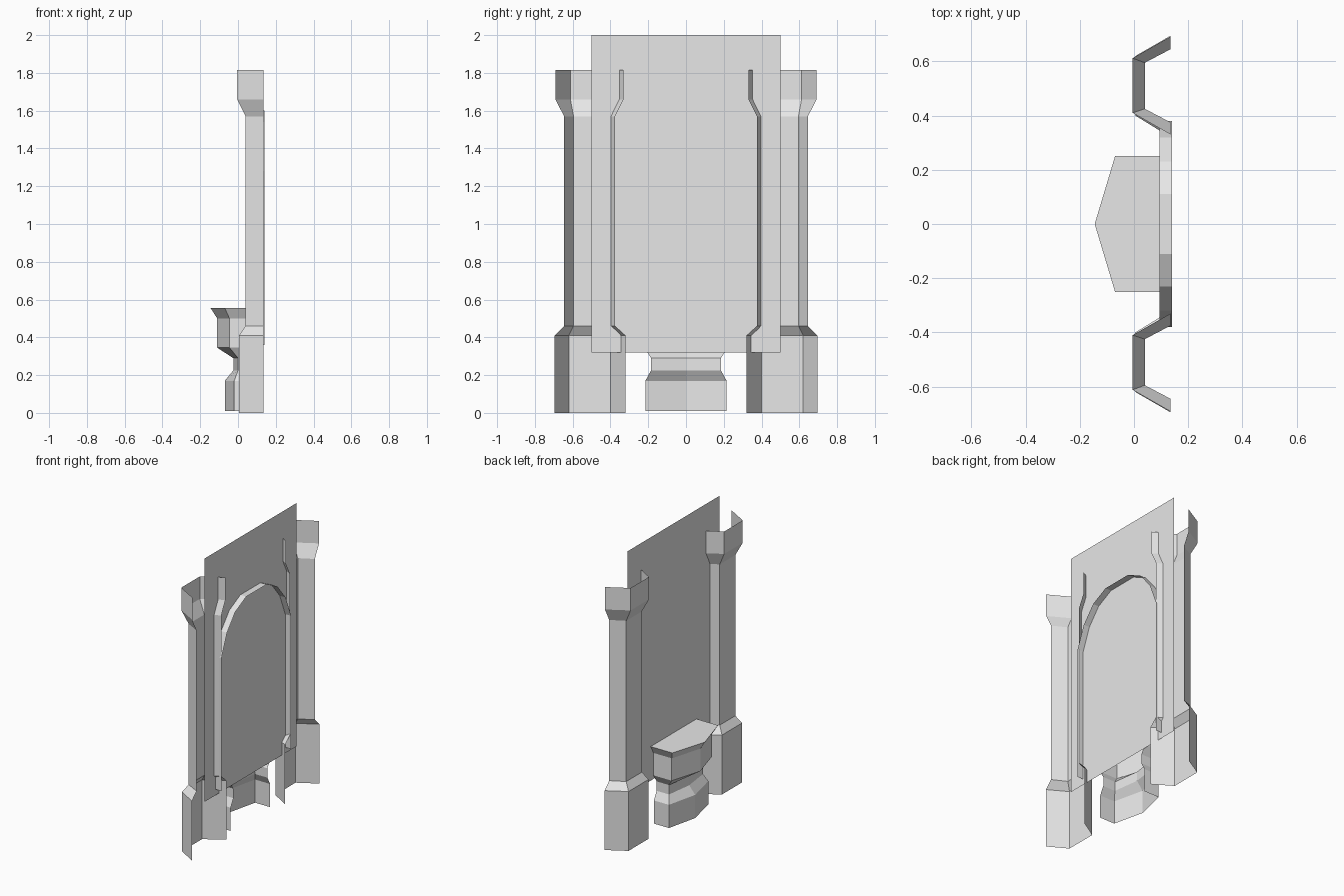
import bpy

cube = bpy.data.objects.get("Cube")
if cube:
    bpy.data.objects.remove(cube, do_unlink=True)

stone = bpy.data.materials.new("pale_grey_stone")
stone.use_nodes = True
GREY = (0.8, 0.8, 0.8, 1)
stone.diffuse_color = GREY
stone.node_tree.nodes["Principled BSDF"].inputs["Base Color"].default_value = GREY


def make_object(name, verts, faces):
    mesh = bpy.data.meshes.new(name)
    mesh.from_pydata(verts, [], faces)
    mesh.materials.append(stone)
    obj = bpy.data.objects.new(name, mesh)
    bpy.context.collection.objects.link(obj)
    return obj


def loft(name, rows, cap_top=False):
    """Skin a stack of equally long open outlines into a shell."""
    n = len(rows[0])
    verts = [p for row in rows for p in row]
    faces = [(r * n + i, r * n + i + 1, (r + 1) * n + i + 1, (r + 1) * n + i)
             for r in range(len(rows) - 1) for i in range(n - 1)]
    if cap_top:
        faces.append(tuple(range(len(verts) - n, len(verts))))
    return make_object(name, verts, faces)


WALL_X = 0.095    # plane of the wall panel
OPEN_X = 0.135    # open edge of the column shells

# Columns: base, shaft and capital as one open half-hexagon shell
# Each level: z, face x, inner end, inner corner, outer corner, outer end
base = (0.005, 0.32, 0.40, 0.62, 0.695)
shaft = (0.04, 0.375, 0.425, 0.595, 0.645)
capital = (-0.005, 0.33, 0.41, 0.612, 0.692)
levels = [(0, base), (0.41, base), (0.46, shaft),
          (1.57, shaft), (1.66, capital), (1.815, capital)]
for name, side in (("left_facing_column", 1), ("right_facing_column", -1)):
    rows = []
    for z, (face, y0, y1, y2, y3) in levels:
        outline = [(OPEN_X, y0), (face, y1), (face, y2), (OPEN_X, y3)]
        if side > 0:
            outline.reverse()
        rows.append([(x, side * y, z) for x, y in outline])
    loft(name, rows)

# Wall panel between the columns
make_object("wall_panel",
            [(WALL_X, y, z) for y, z in ((-0.5, 0.32), (0.5, 0.32), (0.5, 2), (-0.5, 2))],
            [(0, 1, 2, 3)])

# Thin arched band standing out from the panel
half = [(0.38, 0.36), (0.38, 1.28), (0.32, 1.43), (0.23, 1.54), (0.11, 1.6)]
arch = half + [(-y, z) for y, z in reversed(half)]
loft("arch_band", [[(x, y, z) for y, z in arch] for x in (WALL_X, 0.14)])

# Pedestal with a pointed front, open at the back
# Each level: z, tip x, corner x, half width
foot, neck, bowl = (-0.07, -0.02, 0.215), (-0.025, 0.0, 0.185), (-0.11, -0.045, 0.22)
steps = [(0.01, foot), (0.17, foot), (0.225, neck), (0.29, neck),
         (0.345, bowl), (0.50, bowl), (0.555, (-0.145, -0.07, 0.25))]
rows = [[(WALL_X, w, z), (corner, w, z), (tip, 0, z), (corner, -w, z), (WALL_X, -w, z)]
        for z, (tip, corner, w) in steps]
loft("pedestal", rows, cap_top=True)
